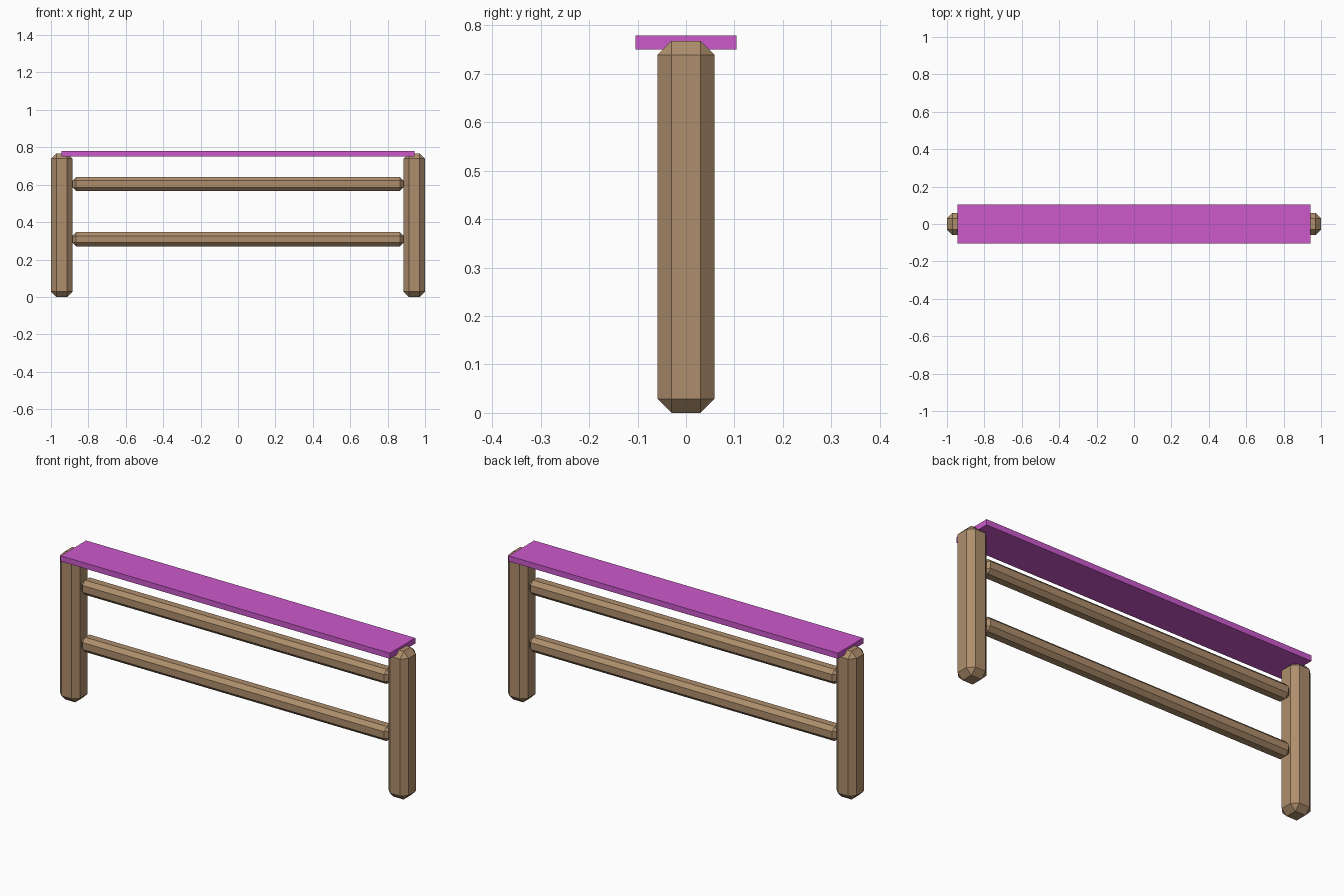
import bpy
import bmesh
from mathutils import Vector

cube = bpy.data.objects.get("Cube")
if cube:
    bpy.data.objects.remove(cube, do_unlink=True)


def make_material(name, rgb):
    mat = bpy.data.materials.new(name)
    mat.use_nodes = True
    mat.diffuse_color = (*rgb, 1)
    mat.node_tree.nodes["Principled BSDF"].inputs["Base Color"].default_value = (*rgb, 1)
    mat.roughness = 0.8
    return mat


def make_box(name, center, size, mat, chamfer=0):
    """Box with optional flat chamfers on every edge."""
    bm = bmesh.new()
    bmesh.ops.create_cube(bm, size=1)
    bmesh.ops.scale(bm, vec=Vector(size), verts=bm.verts)
    if chamfer:
        bmesh.ops.bevel(bm, geom=bm.edges[:], offset=chamfer, segments=1,
                        affect='EDGES', offset_type='OFFSET')
    mesh = bpy.data.meshes.new(name)
    bm.to_mesh(mesh)
    bm.free()
    mesh.materials.append(mat)
    obj = bpy.data.objects.new(name, mesh)
    obj.location = center
    bpy.context.collection.objects.link(obj)
    return obj


wood = make_material("brown wood", (0.42, 0.27, 0.15))
purple = make_material("purple paint", (0.6, 0.1, 0.6))

# Upright posts at both ends
for side, x in (("left", 0.942), ("right", -0.942)):
    make_box(side + "_post", (x, 0, 0.384), (0.116, 0.118, 0.768), wood, 0.029)

# Horizontal rails between the posts
for level, z in (("lower", 0.308), ("upper", 0.604)):
    make_box(level + "_rail", (0, 0, z), (1.77, 0.076, 0.076), wood, 0.02)

# Flat plank resting over the post tops
make_box("top_plank", (0, 0, 0.765), (1.888, 0.208, 0.029), purple)
